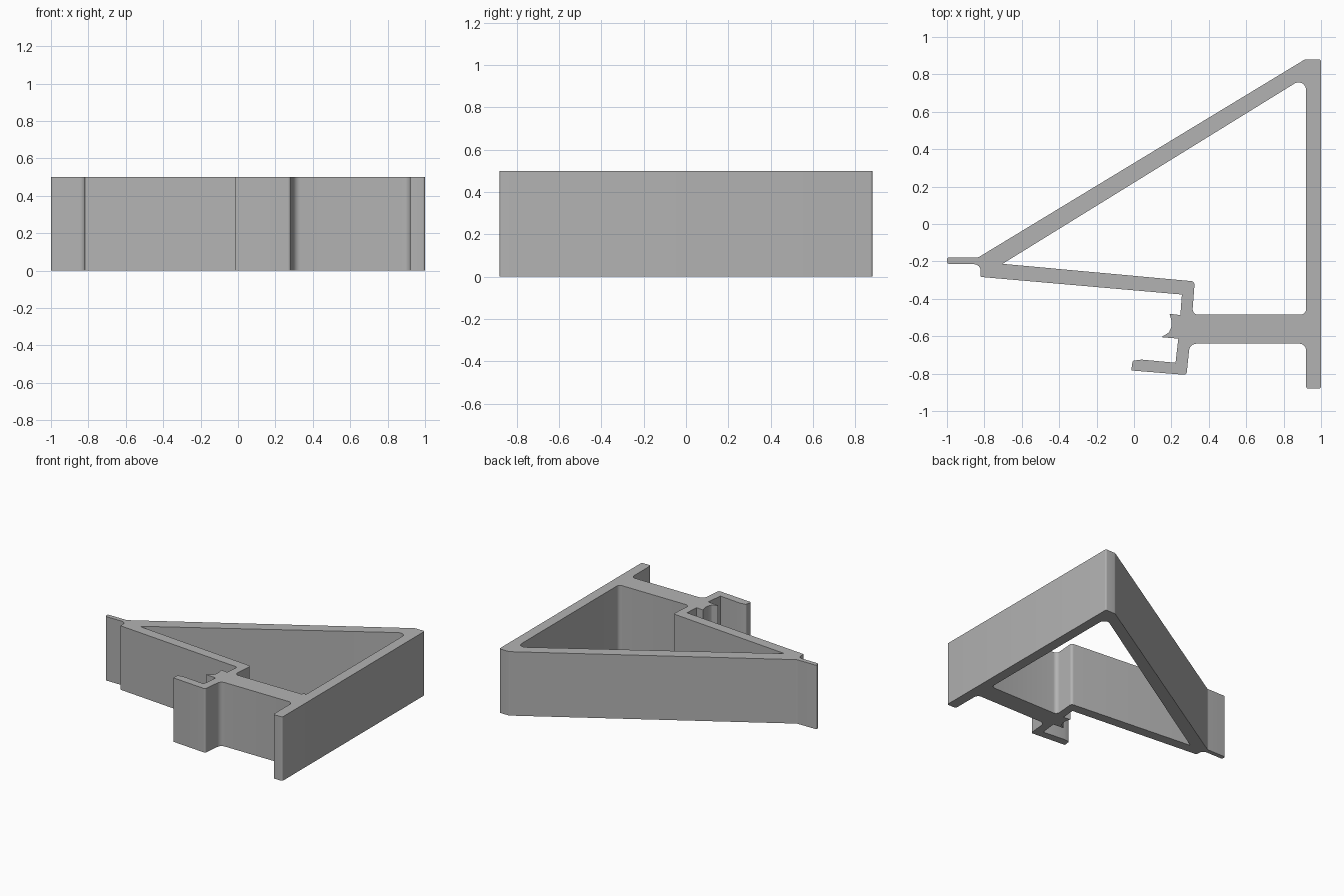
import bpy
import bmesh
import math
from mathutils import Vector

HEIGHT = 0.5

cube = bpy.data.objects.get("Cube")
if cube:
    bpy.data.objects.remove(cube, do_unlink=True)


def rounded(corners, steps=6):
    """Turn (x, y, radius) corners into an outline with filleted corners."""
    outline = []
    for i, (x, y, radius) in enumerate(corners):
        p = Vector((x, y))
        if radius == 0:
            outline.append(p)
            continue
        a = (Vector(corners[i - 1][:2]) - p).normalized()
        b = (Vector(corners[(i + 1) % len(corners)][:2]) - p).normalized()
        half = a.angle(b) / 2
        reach = radius / math.tan(half)
        centre = p + (a + b).normalized() * radius / math.sin(half)
        start, end = p + a * reach - centre, p + b * reach - centre
        sweep = start.angle(end)
        for k in range(steps + 1):
            t = k / steps
            arm = (start * math.sin((1 - t) * sweep) + end * math.sin(t * sweep)) / math.sin(sweep)
            outline.append(centre + arm)
    return outline


def extrude_profile(name, loops, height, material):
    """Fill nested outlines and pull them up into a solid."""
    bm = bmesh.new()
    edges = []
    for loop in loops:
        verts = [bm.verts.new((p.x, p.y, 0)) for p in loop]
        edges += [bm.edges.new((v, verts[i - 1])) for i, v in enumerate(verts)]
    bmesh.ops.triangle_fill(bm, edges=edges, use_beauty=True, use_dissolve=False)
    result = bmesh.ops.extrude_face_region(bm, geom=bm.faces[:])
    top = [g for g in result["geom"] if isinstance(g, bmesh.types.BMVert)]
    bmesh.ops.translate(bm, verts=top, vec=(0, 0, height))
    bmesh.ops.recalc_face_normals(bm, faces=bm.faces[:])
    mesh = bpy.data.meshes.new(name)
    bm.to_mesh(mesh)
    bm.free()
    mesh.materials.append(material)
    obj = bpy.data.objects.new(name, mesh)
    bpy.context.collection.objects.link(obj)
    bpy.ops.object.select_all(action="DESELECT")
    obj.select_set(True)
    bpy.context.view_layer.objects.active = obj
    bpy.ops.object.shade_smooth_by_angle(angle=math.radians(30))
    return obj


grey = bpy.data.materials.new("plain grey")
grey.use_nodes = True
colour = (0.45, 0.45, 0.45, 1)
grey.diffuse_color = colour
grey.node_tree.nodes["Principled BSDF"].inputs["Base Color"].default_value = colour

# Back plate and sloping brace
outer = [(1, -0.88, 0.012), (1, 0.88, 0.01), (0.914, 0.88, 0.03), (-0.835, -0.18, 0.04)]
# Pointed lip and underside of the lower arm
outer += [(-1, -0.18, 0.008), (-1, -0.215, 0.015), (-0.82, -0.215, 0.035),
          (-0.82, -0.283, 0.006), (0.256, -0.377, 0)]
# Socket with the concave catch
outer += [(0.248, -0.487, 0), (0.19, -0.48, 0), (0.2, -0.515, 0), (0.2, -0.55, 0),
          (0.187, -0.58, 0), (0.147, -0.605, 0), (0.237, -0.613, 0)]
# Hooked finger and web back to the plate
outer += [(0.222, -0.742, 0), (0.04, -0.725, 0), (-0.007, -0.731, 0.01),
          (-0.015, -0.783, 0.006), (0.281, -0.807, 0.015), (0.298, -0.64, 0.04),
          (0.92, -0.64, 0.035), (0.92, -0.88, 0.012)]

# Triangular opening
opening = [(0.92, -0.485, 0.03), (0.92, 0.789, 0.04), (-0.703, -0.213, 0),
           (0.325, -0.307, 0.02), (0.311, -0.485, 0.03)]

extrude_profile("wedge_bracket", [rounded(outer), rounded(opening)], HEIGHT, grey)
